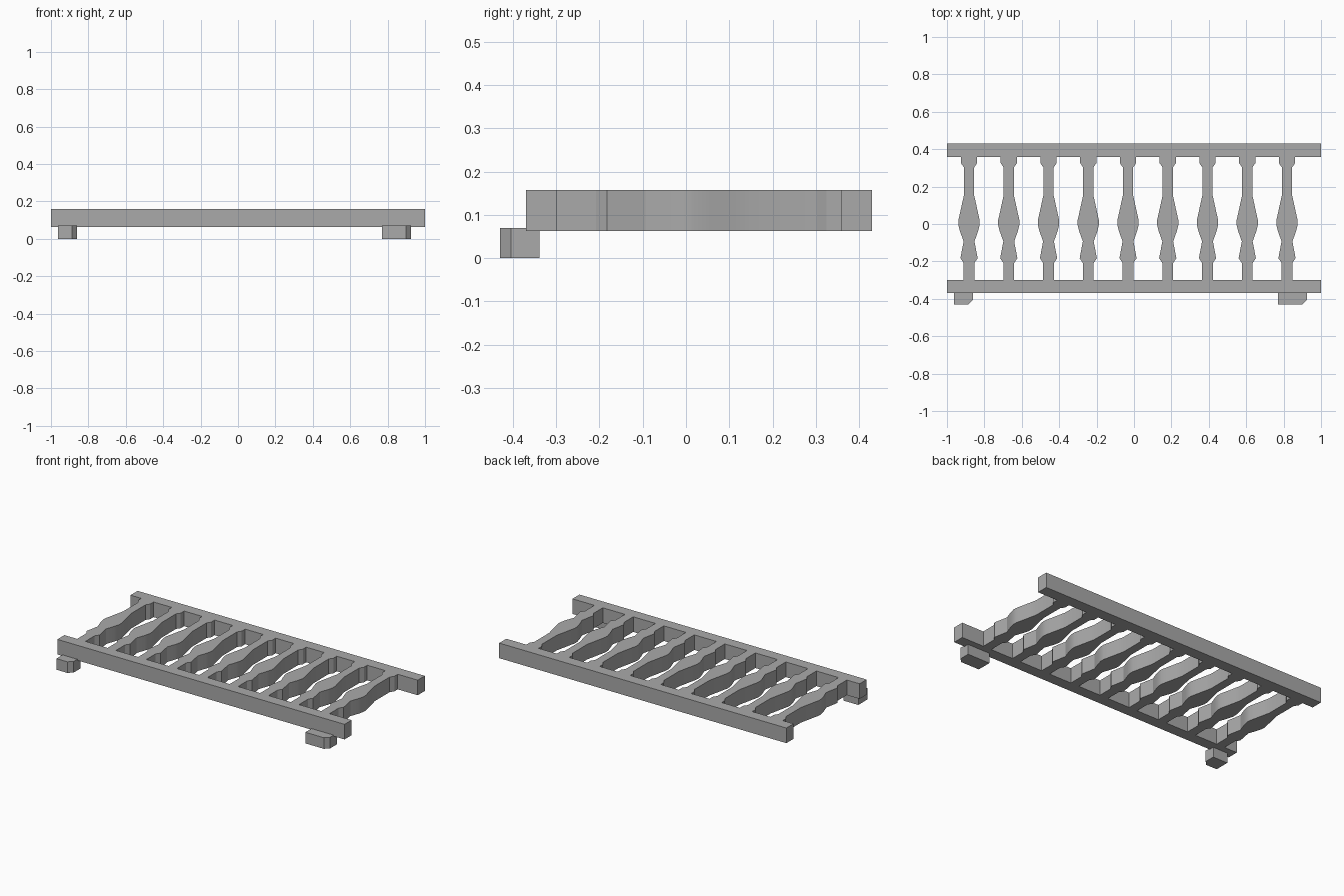
import bpy
import bmesh
import math

old = bpy.data.objects.get("Cube")
if old:
    bpy.data.objects.remove(old, do_unlink=True)

GREY = (0.4, 0.4, 0.4, 1.0)
stone = bpy.data.materials.new("stone grey")
stone.use_nodes = True
stone.diffuse_color = GREY
stone.node_tree.nodes["Principled BSDF"].inputs["Base Color"].default_value = GREY


def extrude_outline(name, outline, z0, z1, smooth=False):
    """Build a prism from a counter-clockwise xy outline."""
    bm = bmesh.new()
    base = bm.faces.new([bm.verts.new((x, y, z0)) for x, y in outline])
    top = bmesh.ops.extrude_face_region(bm, geom=[base], use_keep_orig=True)
    verts = [g for g in top["geom"] if isinstance(g, bmesh.types.BMVert)]
    bmesh.ops.translate(bm, verts=verts, vec=(0, 0, z1 - z0))
    bmesh.ops.recalc_face_normals(bm, faces=bm.faces)
    mesh = bpy.data.meshes.new(name)
    bm.to_mesh(mesh)
    bm.free()
    mesh.materials.append(stone)
    obj = bpy.data.objects.new(name, mesh)
    bpy.context.collection.objects.link(obj)
    if smooth:
        bpy.ops.object.select_all(action="DESELECT")
        obj.select_set(True)
        bpy.context.view_layer.objects.active = obj
        bpy.ops.object.shade_smooth_by_angle(angle=math.radians(30))
    return obj


def rectangle(x0, x1, y0, y1):
    return [(x0, y0), (x1, y0), (x1, y1), (x0, y1)]


BOTTOM, TOP = 0.063, 0.158

# Long rails
extrude_outline("base_rail", rectangle(-1, 1, -0.369, -0.299), BOTTOM, TOP)
extrude_outline("hand_rail", rectangle(-1, 1, 0.359, 0.43), BOTTOM, TOP)

# Balusters: half width along the length, mirrored into an outline
profile = [(0.043, 0.359), (0.043, 0.325), (0.027, 0.302), (0.027, 0.155),
           (0.036, 0.115), (0.049, 0.055), (0.057, 0.02), (0.057, -0.005),
           (0.048, -0.04), (0.029, -0.093), (0.036, -0.13), (0.046, -0.183),
           (0.029, -0.208), (0.029, -0.299)]
outline = [(-w, y) for w, y in profile] + [(w, y) for w, y in reversed(profile)]
first = extrude_outline("baluster_1", outline, BOTTOM, TOP, smooth=True)
for i in range(9):
    post = first
    if i:
        post = bpy.data.objects.new(f"baluster_{i + 1}", first.data)
        bpy.context.collection.objects.link(post)
    post.location.x = -0.882 + 0.2125 * i

# Feet with one chamfered front corner
for name, x0, x1 in (("right_foot", -0.963, -0.861), ("left_foot", 0.77, 0.925)):
    foot = [(x0, -0.43), (x1 - 0.026, -0.43), (x1, -0.404), (x1, -0.338), (x0, -0.338)]
    extrude_outline(name, foot, 0, 0.07)
